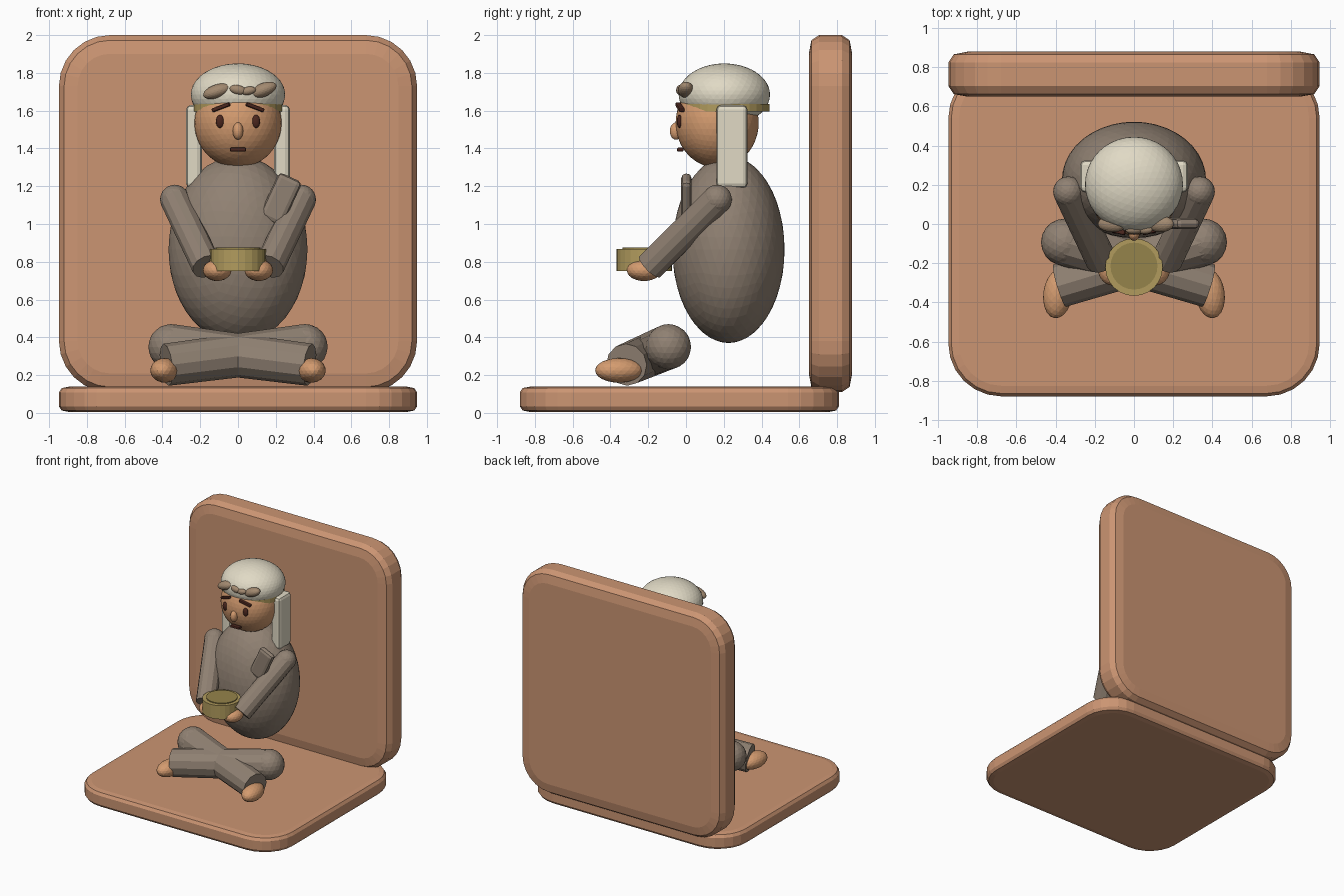
import bpy, bmesh, math
from mathutils import Vector, Matrix, Euler

if "Cube" in bpy.data.objects:
    bpy.data.objects.remove(bpy.data.objects["Cube"])


def mat(name, rgb):
    m = bpy.data.materials.new(name)
    m.diffuse_color = (*rgb, 1)
    m.use_nodes = True
    m.node_tree.nodes["Principled BSDF"].inputs["Base Color"].default_value = m.diffuse_color
    return m


CLAY = mat("clay", (0.60, 0.30, 0.17))
SKIN = mat("skin", (0.66, 0.33, 0.16))
ROBE = mat("robe", (0.28, 0.22, 0.17))
CREAM = mat("cream", (0.75, 0.70, 0.56))
TAN = mat("tan", (0.36, 0.25, 0.16))
GOLD = mat("gold", (0.44, 0.33, 0.11))
DARK_GOLD = mat("dark_gold", (0.30, 0.23, 0.07))
DARK = mat("dark", (0.07, 0.02, 0.013))


def finish(name, bm, material):
    bmesh.ops.recalc_face_normals(bm, faces=bm.faces)
    me = bpy.data.meshes.new(name)
    bm.to_mesh(me)
    bm.free()
    me.materials.append(material)
    ob = bpy.data.objects.new(name, me)
    bpy.context.collection.objects.link(ob)
    return ob


def place(loc, rot, scale):
    r = Euler([math.radians(a) for a in rot]).to_matrix().to_4x4()
    return Matrix.Translation(loc) @ r @ Matrix.Diagonal((*scale, 1))


def ball(name, loc, radii, material, rot=(0, 0, 0), detail=3):
    bm = bmesh.new()
    bmesh.ops.create_icosphere(bm, subdivisions=detail, radius=1,
                               matrix=place(loc, rot, radii))
    return finish(name, bm, material)


def box(name, loc, size, material, rot=(0, 0, 0), bevel=0.02):
    bm = bmesh.new()
    bmesh.ops.create_cube(bm, size=1, matrix=place(loc, rot, size))
    bmesh.ops.bevel(bm, geom=bm.edges[:], offset=bevel, segments=2,
                    profile=0.5, affect='EDGES')
    return finish(name, bm, material)


def limb(name, a, b, r1, r2, material, sides=12):
    """Tapered tube with a round joint at its first end."""
    a, b = Vector(a), Vector(b)
    d = b - a
    m = Matrix.Translation((a + b) / 2) @ d.to_track_quat('Z', 'Y').to_matrix().to_4x4()
    bm = bmesh.new()
    bmesh.ops.create_cone(bm, cap_ends=True, segments=sides, radius1=r1,
                          radius2=r2, depth=d.length, matrix=m)
    bmesh.ops.create_icosphere(bm, subdivisions=3, radius=r1,
                               matrix=Matrix.Translation(a))
    return finish(name, bm, material)


def drum(name, loc, r, h, material, sides=24):
    bm = bmesh.new()
    bmesh.ops.create_cone(bm, cap_ends=True, segments=sides, radius1=r,
                          radius2=r, depth=h, matrix=Matrix.Translation(loc))
    return finish(name, bm, material)


def slab(name, loc, half, edge, rot=(0, 0, 0), corner=0.27):
    """Cushion-like plate: rounded rectangle rings with softened edges."""
    hx, hy, hz = half
    e = edge
    rings = [(e * 1.8, -hz), (e * 0.5, -hz + e * 0.25), (0, -hz + e)]
    rings += [(i, -z) for i, z in reversed(rings)]
    bm = bmesh.new()
    loops = []
    for inset, z in rings:
        loop = []
        for q, (sx, sy) in enumerate([(1, 1), (-1, 1), (-1, -1), (1, -1)]):
            r = corner - inset
            for k in range(7):
                t = math.radians(90 * q + 15 * k)
                loop.append(bm.verts.new((sx * (hx - corner) + r * math.cos(t),
                                          sy * (hy - corner) + r * math.sin(t), z)))
        loops.append(loop)
    n = len(loops[0])
    for lo, hi in zip(loops, loops[1:]):
        for i in range(n):
            j = (i + 1) % n
            bm.faces.new((lo[i], lo[j], hi[j], hi[i]))
    bm.faces.new(loops[0])
    bm.faces.new(loops[-1])
    bm.transform(place(loc, rot, (1, 1, 1)))
    return finish(name, bm, CLAY)


# Seat and backrest
slab("base_slab", (0, -0.035, 0.072), (0.948, 0.845, 0.067), 0.03)
slab("back_slab", (0, 0.765, 1.055), (0.948, 0.945, 0.115), 0.055, rot=(90, 0, 0))

# Body and head
ball("torso", (0, 0.225, 0.865), (0.368, 0.297, 0.495), ROBE, detail=4)
ball("head", (0, 0.165, 1.535), (0.231, 0.22, 0.237), SKIN, detail=4)

# Headdress: cap, band, wreath leaves
ball("cap", (0, 0.203, 1.685), (0.25, 0.242, 0.165), CREAM, detail=4)
drum("cap_band", (0, 0.205, 1.615), 0.237, 0.04, GOLD, 32)
for i, (x, y, z, rx, rz, tilt) in enumerate([(-0.11, 0.0, 1.703, 0.078, 0.036, -18),
                                             (0.0, -0.03, 1.71, 0.045, 0.025, 12),
                                             (0.055, -0.03, 1.705, 0.04, 0.022, -12),
                                             (0.135, 0.0, 1.71, 0.073, 0.036, -22)]):
    ball(f"wreath_leaf_{i}", (x, y, z), (rx, 0.042 if i in (0, 3) else 0.022, rz),
         TAN, rot=(0, tilt, 0))

# Face
ball("nose", (0, -0.052, 1.492), (0.028, 0.034, 0.046), SKIN)
box("mouth", (0, -0.03, 1.394), (0.085, 0.035, 0.02), DARK, bevel=0.006)

# Paired parts
for s, side in ((-1, "left"), (1, "right")):
    ball(f"eye_{side}", (s * 0.095, -0.034, 1.543), (0.022, 0.015, 0.035), DARK)
    box(f"brow_{side}", (s * 0.09, -0.032, 1.618), (0.1, 0.03, 0.02), DARK,
        rot=(0, s * 20, s * 14), bevel=0.006)
    box(f"lappet_{side}", (s * 0.233, 0.243, 1.41), (0.084, 0.165, 0.44), CREAM,
        bevel=0.025)
    limb(f"arm_{side}", (s * 0.335, 0.165, 1.13), (s * 0.165, -0.19, 0.775),
         0.078, 0.08, ROBE)
    ball(f"hand_{side}", (s * 0.11, -0.222, 0.755), (0.076, 0.092, 0.057), SKIN)
    limb(f"leg_{side}", (s * 0.355, -0.093, 0.35), (-s * 0.38, -0.315, 0.255),
         0.12, 0.112, ROBE)
    ball(f"foot_{side}", (s * 0.388, -0.355, 0.225), (0.075, 0.127, 0.065), SKIN,
         rot=(0, 0, s * 8))

# Covered bowl held in the hands
drum("bowl", (0, -0.22, 0.81), 0.147, 0.115, GOLD)
drum("bowl_lid", (0, -0.215, 0.85), 0.12, 0.05, DARK_GOLD)

# Sash end at the shoulder
box("sash_end", (0.225, 0.002, 1.13), (0.135, 0.055, 0.26), ROBE,
    rot=(0, 25, 0), bevel=0.025)
